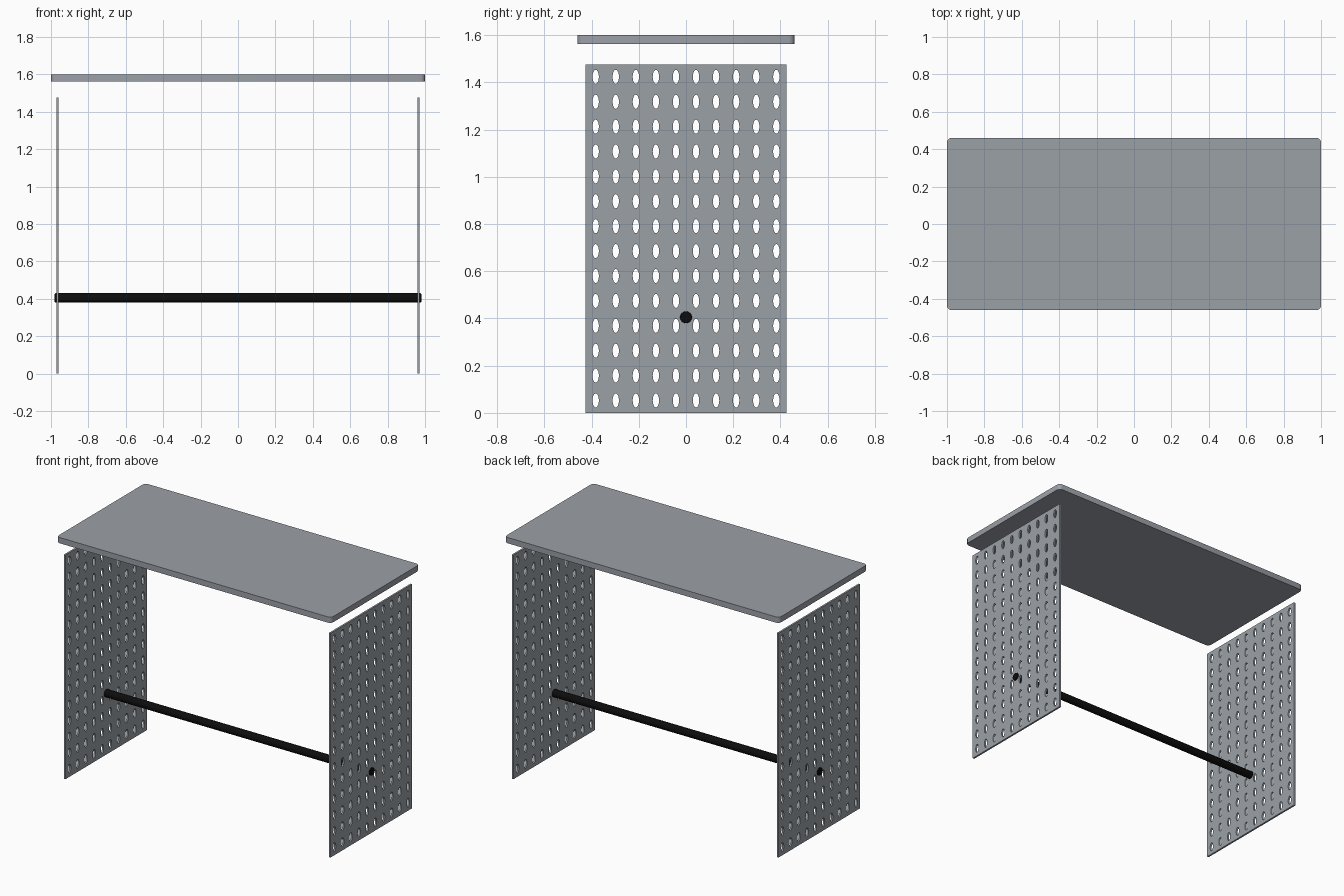
import bpy, bmesh
from math import pi, cos, sin

cube = bpy.data.objects.get("Cube")
if cube:
    bpy.data.objects.remove(cube, do_unlink=True)


def material(name, rgb):
    mat = bpy.data.materials.new(name)
    mat.use_nodes = True
    mat.diffuse_color = (*rgb, 1)
    mat.node_tree.nodes["Principled BSDF"].inputs["Base Color"].default_value = (*rgb, 1)
    return mat


grey = material("metal grey", (0.33, 0.355, 0.39))
black = material("rod black", (0.004, 0.004, 0.004))


def finish(bm, name, mat, smooth=True):
    bmesh.ops.recalc_face_normals(bm, faces=bm.faces)
    mesh = bpy.data.meshes.new(name)
    bm.to_mesh(mesh)
    bm.free()
    mesh.materials.append(mat)
    obj = bpy.data.objects.new(name, mesh)
    bpy.context.collection.objects.link(obj)
    if smooth:
        bpy.ops.object.select_all(action='DESELECT')
        obj.select_set(True)
        bpy.context.view_layer.objects.active = obj
        bpy.ops.object.shade_smooth_by_angle(angle=pi / 6)
    return obj


# Table top: slab with rounded vertical corners
bm = bmesh.new()
bmesh.ops.create_cube(bm, size=1)
for v in bm.verts:
    v.co.x *= 2
    v.co.y *= 0.92
    v.co.z = 1.581 + v.co.z * 0.038
corners = [e for e in bm.edges if abs(e.verts[0].co.z - e.verts[1].co.z) > 0.01]
bmesh.ops.bevel(bm, geom=corners, offset=0.025, segments=4, profile=0.5, affect='EDGES')
finish(bm, "table_top", grey)

# Perforated side panels: tiles with an oval hole, repeated over a grid
COLS, ROWS, SEGS = 10, 14, 16
WIDTH, HEIGHT, THICK = 0.85, 1.476, 0.012
dy, dz = WIDTH / COLS, HEIGHT / ROWS


def panel(name, x):
    bm = bmesh.new()
    for col in range(COLS):
        for row in range(ROWS):
            y, z = (col + 0.5) * dy - WIDTH / 2, (row + 0.5) * dz
            outer, inner = [], []
            for i in range(SEGS):
                c, s = cos(2 * pi * i / SEGS), sin(2 * pi * i / SEGS)
                k = 0.5 / max(abs(c), abs(s))
                outer.append(bm.verts.new((x - THICK / 2, y + c * k * dy, z + s * k * dz)))
                inner.append(bm.verts.new((x - THICK / 2, y + c * 0.0135, z + s * 0.03)))
            for i in range(SEGS):
                j = (i + 1) % SEGS
                bm.faces.new((outer[i], outer[j], inner[j], inner[i]))
    bmesh.ops.remove_doubles(bm, verts=bm.verts, dist=0.0005)
    # Give the sheet its thickness
    sheet = bm.faces[:]
    new = bmesh.ops.extrude_face_region(bm, geom=sheet, use_keep_orig=True)["geom"]
    for v in new:
        if isinstance(v, bmesh.types.BMVert):
            v.co.x += THICK
    return finish(bm, name, grey)


panel("right_side_panel", -0.965)
panel("left_side_panel", 0.965)

# Cross rod through both panels, with softened ends
bm = bmesh.new()
bmesh.ops.create_cone(bm, cap_ends=True, segments=24, radius1=0.025, radius2=0.025, depth=1.96)
rims = [e for e in bm.edges if abs(e.verts[0].co.z - e.verts[1].co.z) < 0.01]
bmesh.ops.bevel(bm, geom=rims, offset=0.004, segments=2, profile=0.5, affect='EDGES')
rod = finish(bm, "cross_rod", black)
rod.rotation_euler.y = pi / 2
rod.location.z = 0.405
